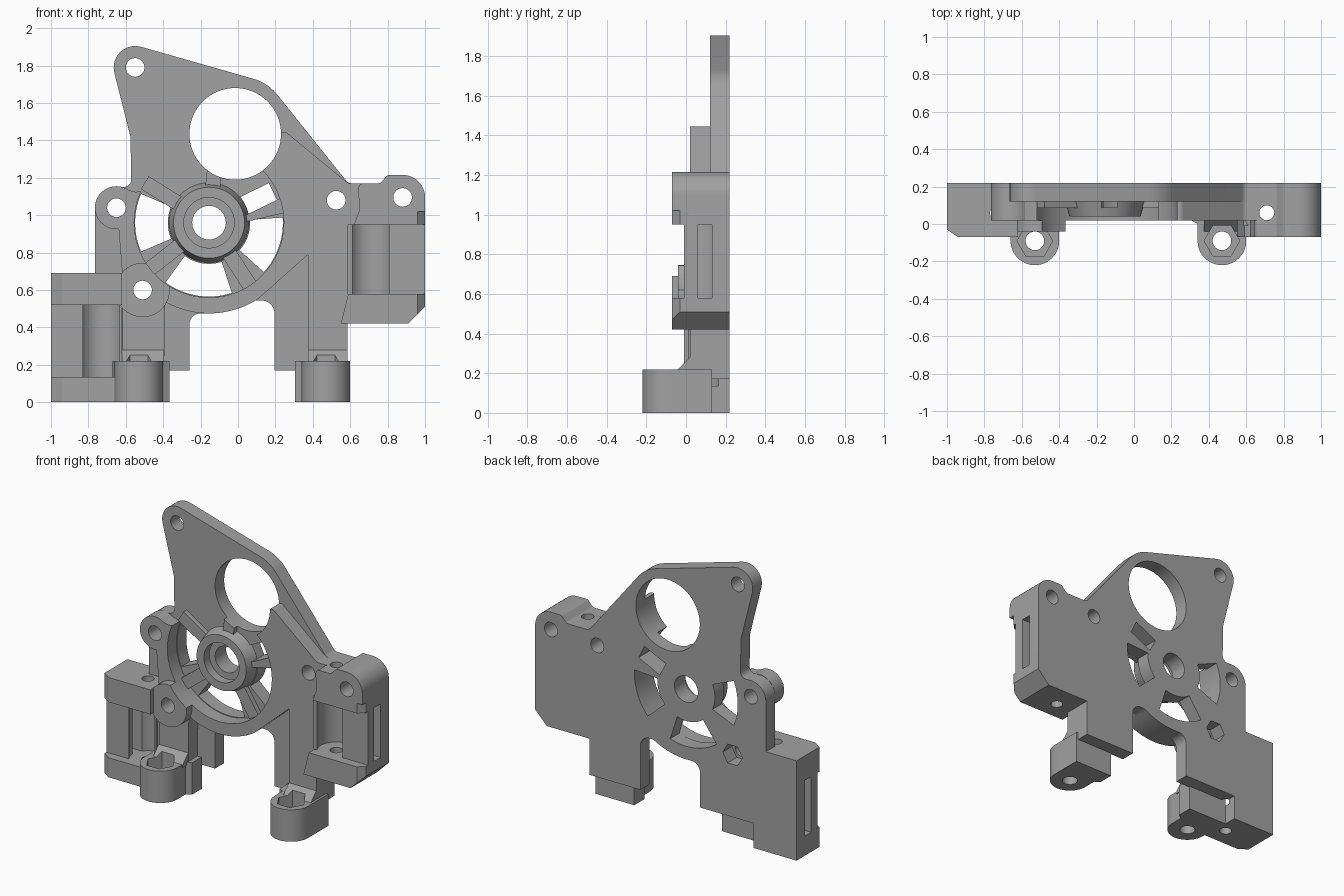
import bpy, bmesh
from math import radians, sin, cos, tan, pi
from mathutils import Vector

cube = bpy.data.objects.get("Cube")
if cube:
    bpy.data.objects.remove(cube)

grey = bpy.data.materials.new("plain grey")
grey.use_nodes = True
grey.diffuse_color = (0.36, 0.36, 0.36, 1)
grey.node_tree.nodes["Principled BSDF"].inputs["Base Color"].default_value = grey.diffuse_color


def arc(cx, cy, r, a0=0, a1=360, n=40):
    full = abs(a1 - a0) == 360
    steps = n if full else n + 1
    angles = [radians(a0 + (a1 - a0) * i / n) for i in range(steps)]
    return [(cx + r * cos(a), cy + r * sin(a)) for a in angles]


def rounded(points, n=10):
    """Fillet every corner that carries a third value, its radius."""
    out = []
    for i, p in enumerate(points):
        if len(p) == 2:
            out.append(p)
            continue
        here = Vector(p[:2])
        a = (Vector(points[i - 1][:2]) - here).normalized()
        b = (Vector(points[(i + 1) % len(points)][:2]) - here).normalized()
        half = a.angle(b) / 2
        centre = here + (a + b).normalized() * p[2] / sin(half)
        start = (here + a * p[2] / tan(half) - centre).normalized()
        end = (here + b * p[2] / tan(half) - centre).normalized()
        out += [tuple(centre + start.slerp(end, k / n) * p[2]) for k in range(n + 1)]
    return out


def prism(name, points, lo, hi, axis="y"):
    """Extrude a flat outline along one axis."""
    place = {"y": lambda u, v: (u, lo, v), "z": lambda u, v: (u, v, lo),
             "x": lambda u, v: (lo, u, v)}[axis]
    shift = Vector([(hi - lo) * (axis == k) for k in "xyz"])
    bm = bmesh.new()
    face = bm.faces.new([bm.verts.new(place(*p)) for p in points])
    ext = bmesh.ops.extrude_face_region(bm, geom=[face])
    bmesh.ops.translate(bm, vec=shift, verts=[g for g in ext["geom"] if isinstance(g, bmesh.types.BMVert)])
    bmesh.ops.recalc_face_normals(bm, faces=bm.faces)
    mesh = bpy.data.meshes.new(name)
    bm.to_mesh(mesh)
    bm.free()
    mesh.materials.append(grey)
    ob = bpy.data.objects.new(name, mesh)
    bpy.context.collection.objects.link(ob)
    return ob


def rect(x0, x1, y0, y1):
    return [(x0, y0), (x1, y0), (x1, y1), (x0, y1)]


cutters = []


def cutter(points, lo, hi, axis="y"):
    ob = prism("cutter", points, lo, hi, axis)
    ob.hide_render = True
    cutters.append(ob)
    return ob


def cut(ob, tools):
    for tool in tools:
        mod = ob.modifiers.new("cut", "BOOLEAN")
        mod.operation, mod.solver, mod.object = "DIFFERENCE", "EXACT", tool
    bpy.context.view_layer.update()
    deps = bpy.context.evaluated_depsgraph_get()
    mesh = bpy.data.meshes.new_from_object(ob.evaluated_get(deps))
    ob.modifiers.clear()
    ob.data = mesh


HUB = (-0.155, 0.96)
BOSS = (-0.51, 0.6)
RIGHT_ROD, LEFT_ROD = (0.71, 0.06), (-0.73, 0.06)

# Holes, windows and channels
big_hole = cutter(arc(-0.015, 1.435, 0.245, n=64), -0.3, 0.3)
hub_hole = cutter(arc(*HUB, 0.09), -0.3, 0.3)
pin_holes = [cutter(arc(x, z, 0.05, n=24), -0.3, 0.3)
             for x, z in [(-0.55, 1.79), (-0.65, 1.04), (0.525, 1.08), (0.88, 1.095), BOSS]]
pocket = cutter(arc(*HUB, 0.4, n=64), -0.1, 0.125)
windows = [cutter(arc(*HUB, 0.395, a, b, 16) + arc(*HUB, 0.22, b, a, 16), 0, 0.3)
           for a, b in [(-42, 4), (157, 203), (234, 288)]]
u = Vector((cos(radians(26)), sin(radians(26))))
side, hub = Vector((-u.y, u.x)) * 0.05, Vector(HUB)
windows.append(cutter([tuple(hub + u * r + side * s) for r, s in
                       [(0.2, -1), (0.38, -1), (0.38, 1), (0.2, 1)]], 0, 0.3))
nut_back = cutter(arc(*BOSS, 0.075, n=6), 0.1, 0.3)
channels, rods = [], []
for centre, z0, z1, x0, x1 in [(RIGHT_ROD, 0.58, 0.95, 0.8, 1.1), (LEFT_ROD, 0.135, 0.52, -1.1, -0.82)]:
    channels.append(cutter(arc(*centre, 0.12), z0, z1, "z"))
    channels.append(cutter(rect(x0, x1, 0.06, 0.13), z0, z1, "z"))
    rods.append(cutter(arc(*centre, 0.04, n=24), z0 - 0.3, z1 + 0.3, "z"))
through = [big_hole, hub_hole] + pin_holes + channels + rods

# Back plate with the whole silhouette
right_edge = [(0.59, 1.17, 0.04), (0.76, 1.17, 0.03), (0.8, 1.215, 0.02), (1, 1.215, 0.119),
              (1, 0.51), (0.91, 0.42), (0.585, 0.42)]
outline = [(-0.71, 1.955, 0.115), (0.16, 1.707, 0.25)] + right_edge
outline += [(0.585, 0.17), (0.195, 0.17), (0.195, 0.545, 0.07)]
outline += arc(*HUB, 0.485, -59, -92, 14)
outline += [(-0.26, 0.475, 0.06), (-0.26, 0.17), (-0.67, 0.17), (-0.67, 0), (-1, 0), (-1, 0.69),
            (-0.765, 0.69), (-0.765, 1.155, 0.115), (-0.57, 1.15, 0.04), (-0.575, 1.42, 0.1)]
plate = prism("back_plate", rounded(outline), 0.12, 0.22)
cut(plate, through + windows + [nut_back])

# Thick front body: wheel ring, right panel and legs
outline = [(0.25, 1.45, 0.03)] + right_edge
outline += [(0.585, 0.2), (0.375, 0.2), (0.375, 0.79)] + arc(*HUB, 0.485, -57, -119, 24)
outline += [(-0.395, 0.2), (-0.62, 0.2), (-0.62, 0.7), (-0.64, 0.95), (-0.65, 1.15),
            (-0.55, 1.125), (-0.42, 1.13, 0.1), (-0.3, 1.19, 0.2), (-0.2, 1.29), (0, 1.35)]
body = prism("front_body", rounded(outline), 0.02, 0.12)
cut(body, through + [pocket])

# Left lug and lower left boss
lug = prism("left_lug", arc(-0.65, 1.04, 0.115), 0.02, 0.12)
cut(lug, pin_holes + [pocket])
boss = prism("left_boss", arc(*BOSS, 0.145), -0.04, 0.12)
cut(boss, pin_holes + [pocket])

# Hub with flared foot and stepped bore
bore = cutter(arc(*HUB, 0.135), -0.1, 0.1)
hub_ob = prism("hub", arc(*HUB, 0.19, n=48), 0.04, 0.13)
for v in hub_ob.data.vertices:
    if v.co.y > 0.1:
        v.co.x = HUB[0] + (v.co.x - HUB[0]) * 1.14
        v.co.z = HUB[1] + (v.co.z - HUB[1]) * 1.14
cut(hub_ob, [hub_hole, bore, big_hole])

# Spoke ribs on the wheel floor
for i, angle in enumerate((13, 84, 148, 218, 303)):
    d = Vector((cos(radians(angle)), sin(radians(angle))))
    w = Vector((-d.y, d.x)) * 0.04
    rib = prism("spoke_%d" % (i + 1), [tuple(hub + d * r + w * s) for r, s in
                [(0.17, -1), (0.405, -1), (0.405, 1), (0.17, 1)]], 0.085, 0.125)
    cut(rib, [big_hole, windows[3]])

# Right bearing block
top = prism("right_upper_flange", rounded([(0.62, 0.95), (0.65, 1.03, 0.05), (0.64, 1.17, 0.03)]
            + right_edge[1:4] + [(1, 0.95)]), -0.07, 0.02)
low = prism("right_lower_flange", [(0.55, 0.42), (0.59, 0.58), (1, 0.58), (1, 0.51), (0.91, 0.42)],
            -0.07, 0.02)
wall = prism("right_bearing_wall", rect(0.585, 1, 0.58, 0.95), -0.01, 0.02)
corner = cutter([(1.1, -0.03), (1, -0.03), (0.96, -0.07), (0.96, -0.1), (1.1, -0.1)], 0.3, 1.02, "z")
for part in (top, low, wall):
    cut(part, pin_holes + channels[:2] + rods[:1] + [corner])

# Left bearing block
flange = [(-1, 0.12), (-1, -0.03), (-0.94, -0.07), (-0.62, -0.07), (-0.62, 0.12)]
for name, shape, z0, z1 in [("left_upper_flange", flange, 0.52, 0.69),
                            ("left_lower_flange", flange, 0, 0.135),
                            ("left_bearing_wall", rect(-1, -0.62, -0.01, 0.12), 0.135, 0.52)]:
    part = prism(name, shape, z0, z1, "z")
    cut(part, channels[2:] + rods[1:] + pin_holes[-1:])

# Feet with hexagonal nut pockets, and the ramps above them
for name, x, x0, x1, l0, l1 in [("right_foot", 0.47, 0.305, 0.6, 0.375, 0.585),
                                ("left_foot", -0.53, -0.67, -0.365, -0.62, -0.395)]:
    tools = [cutter(arc(x, -0.09, 0.05, n=24), -0.1, 0.3, "z"),
             cutter(arc(x, -0.09, 0.095, n=6), 0.1, 0.3, "z")]
    shape = arc(x, -0.09, 0.13, 180, 360, 24) + [(x + 0.13, 0), (x1, 0.02), (x1, 0.13),
                                                 (x0, 0.13), (x0, 0.02), (x - 0.13, 0)]
    cut(prism(name, shape, 0, 0.22, "z"), tools)
    ramp = prism(name + "_ramp", [(0.02, 0.28), (-0.04, 0.22), (-0.04, 0.2), (0.02, 0.2)], l0, l1, "x")
    cut(ramp, tools)

for ob in cutters:
    bpy.data.objects.remove(ob)

# Smooth the round surfaces, keep the edges crisp
for ob in bpy.context.scene.objects:
    if ob.type == "MESH":
        bpy.ops.object.select_all(action="DESELECT")
        ob.select_set(True)
        bpy.context.view_layer.objects.active = ob
        bpy.ops.object.shade_smooth_by_angle(angle=radians(30))
